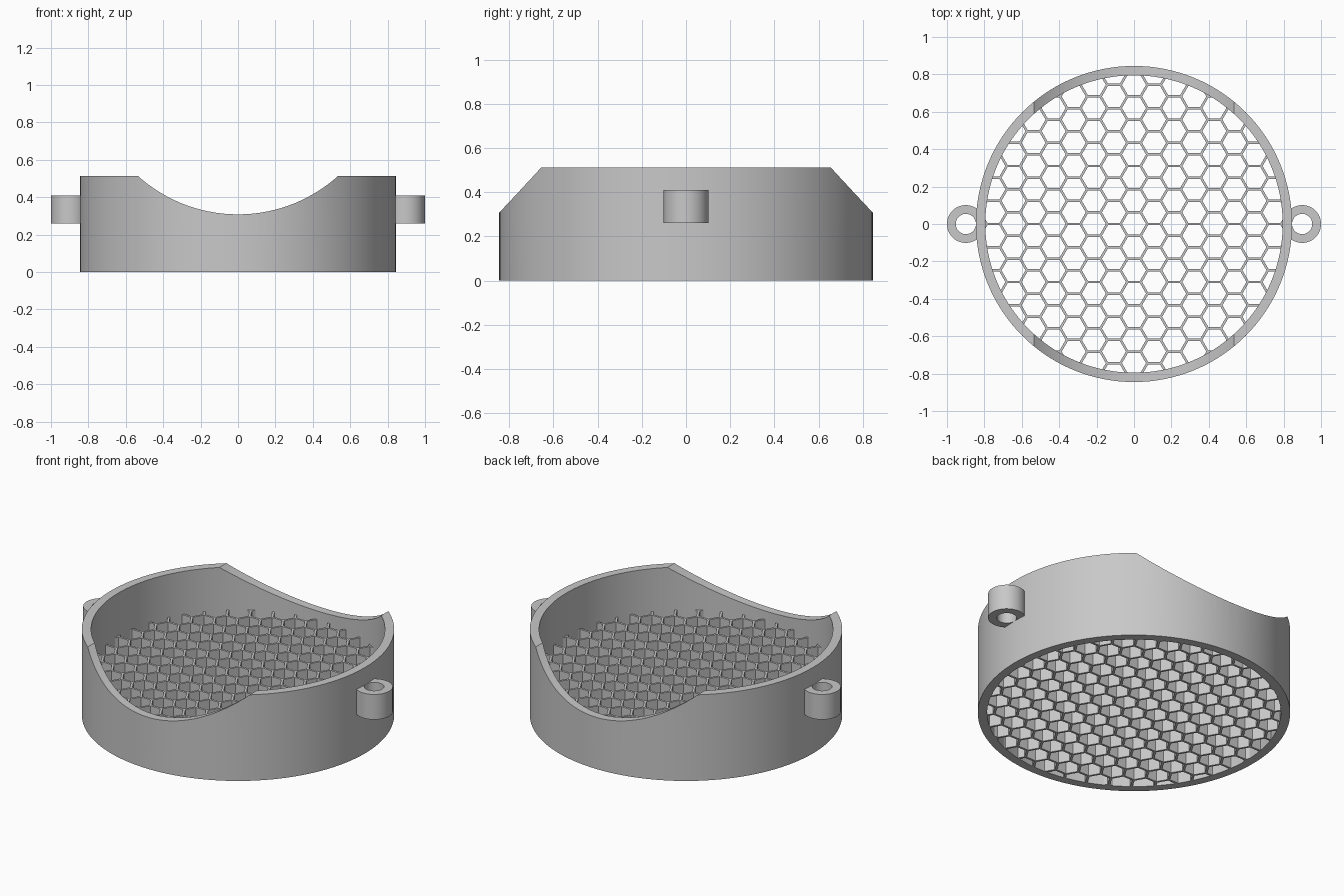
import bpy, bmesh, math
from mathutils import Matrix

cube = bpy.data.objects.get("Cube")
if cube:
    bpy.data.objects.remove(cube, do_unlink=True)

OUTER, INNER, HEIGHT = 0.845, 0.795, 0.513
MESH_TOP = 0.257             # thickness of the honeycomb floor
PITCH, WALL = 0.124, 0.013   # regular hexagon spacing and web width

grey = bpy.data.materials.new("plain grey")
grey.use_nodes = True
colour = (0.58, 0.58, 0.58, 1)
grey.diffuse_color = colour
grey.node_tree.nodes["Principled BSDF"].inputs["Base Color"].default_value = colour


def finish(bm, name):
    bmesh.ops.recalc_face_normals(bm, faces=bm.faces)
    mesh = bpy.data.meshes.new(name)
    bm.to_mesh(mesh)
    bm.free()
    mesh.materials.append(grey)
    obj = bpy.data.objects.new(name, mesh)
    bpy.context.collection.objects.link(obj)
    return obj


def add_prism(bm, points, z0, z1):
    """Close a solid over a flat outline."""
    low = [bm.verts.new((x, y, z0)) for x, y in points]
    high = [bm.verts.new((x, y, z1)) for x, y in points]
    bm.faces.new(low[::-1])
    bm.faces.new(high)
    for i in range(len(points)):
        j = (i + 1) % len(points)
        bm.faces.new((low[i], low[j], high[j], high[i]))


def circle(radius, count):
    return [(radius * math.cos(math.tau * i / count),
             radius * math.sin(math.tau * i / count)) for i in range(count)]


def tube(name, outer, inner, z0, z1, count):
    bm = bmesh.new()
    loops = [[bm.verts.new((x, y, z)) for x, y in circle(r, count)]
             for r, z in ((outer, z0), (outer, z1), (inner, z1), (inner, z0))]
    for k in range(4):
        a, b = loops[k], loops[(k + 1) % 4]
        for i in range(count):
            j = (i + 1) % count
            bm.faces.new((a[i], a[j], b[j], b[i]))
    return finish(bm, name)


def activate(obj):
    bpy.ops.object.select_all(action='DESELECT')
    obj.select_set(True)
    bpy.context.view_layer.objects.active = obj


def cut(obj, cutter):
    cutter.hide_render = True
    mod = obj.modifiers.new("cut", 'BOOLEAN')
    mod.operation, mod.solver, mod.object = 'DIFFERENCE', 'EXACT', cutter
    activate(obj)
    bpy.ops.object.modifier_apply(modifier=mod.name)
    bpy.data.objects.remove(cutter, do_unlink=True)


def smooth(obj):
    activate(obj)
    bpy.ops.object.shade_smooth_by_angle(angle=math.radians(30))


# Round wall with a curved scoop through front and back
wall = tube("round_wall", OUTER, INNER, 0, HEIGHT, 128)
bm = bmesh.new()
add_prism(bm, circle(0.8, 128), -1, 1)
bm.transform(Matrix.Translation((0, 0, 1.108)) @ Matrix.Rotation(math.pi / 2, 4, 'X'))
cut(wall, finish(bm, "scoop_cutter"))
smooth(wall)

# Honeycomb floor: a disc pierced by hexagonal holes, one centred on the axis
bm = bmesh.new()
add_prism(bm, circle(INNER + 0.003, 128), 0, MESH_TOP)
floor = finish(bm, "honeycomb_floor")

hexagon = circle((PITCH - WALL) / math.sqrt(3), 6)
bm = bmesh.new()
for col in range(-8, 9):
    for row in range(-8, 9):
        cx = col * PITCH * math.sqrt(3) / 2
        cy = (row + col % 2 / 2) * PITCH
        pts = [(cx + x, cy + y) for x, y in hexagon]
        if min(math.hypot(x, y) for x, y in pts) < INNER:
            add_prism(bm, pts, -0.1, MESH_TOP + 0.1)
cut(floor, finish(bm, "hole_cutter"))

# Screw lugs on both sides
for side, x in (("left", 0.899), ("right", -0.899)):
    lug = tube(side + "_lug", 0.101, 0.054, 0.26, 0.41, 48)
    lug.location.x = x
    smooth(lug)
